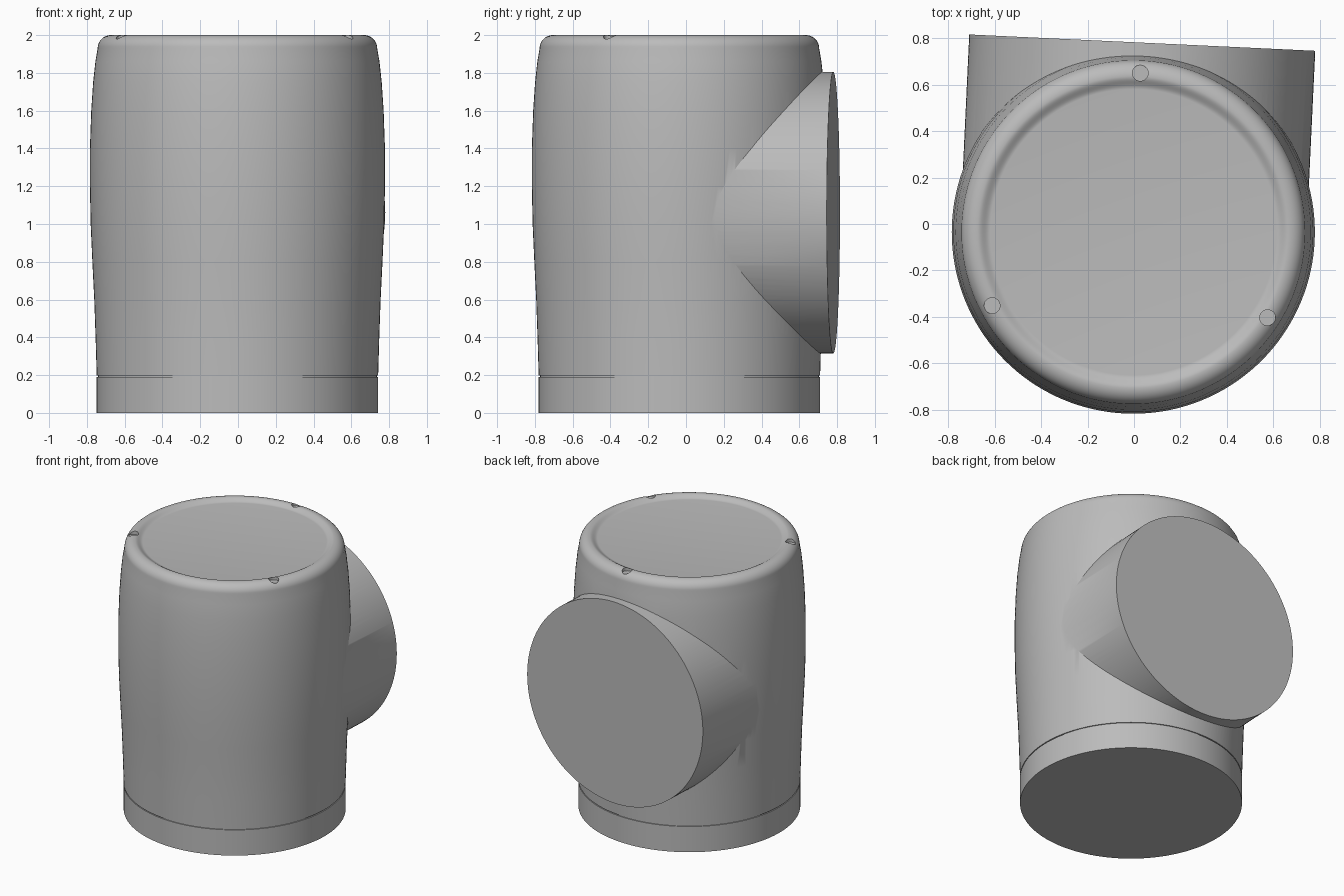
import bpy, math
from mathutils import Matrix, Vector

cube = bpy.data.objects.get("Cube")
if cube:
    bpy.data.objects.remove(cube, do_unlink=True)

CENTRE = Vector((-0.003, -0.035, 0))
SEGMENTS = 144

grey = bpy.data.materials.new("plain grey")
grey.use_nodes = True
grey.diffuse_color = (0.5, 0.5, 0.5, 1)
grey.node_tree.nodes["Principled BSDF"].inputs["Base Color"].default_value = (0.5, 0.5, 0.5, 1)


def lathe(name, profile, matrix):
    """Closed solid of revolution from (radius, height) points, capped at both ends."""
    n, verts, faces = SEGMENTS, [], []
    for r, z in profile:
        for i in range(n):
            a = 2 * math.pi * i / n
            verts.append((r * math.cos(a), r * math.sin(a), z))
    for k in range(len(profile) - 1):
        for i in range(n):
            j = (i + 1) % n
            faces.append((k * n + i, k * n + j, (k + 1) * n + j, (k + 1) * n + i))
    faces.append(tuple(reversed(range(n))))
    faces.append(tuple(range((len(profile) - 1) * n, len(profile) * n)))
    mesh = bpy.data.meshes.new(name)
    mesh.from_pydata(verts, [], faces)
    mesh.transform(matrix)
    mesh.materials.append(grey)
    obj = bpy.data.objects.new(name, mesh)
    bpy.context.collection.objects.link(obj)
    return obj


def select(obj):
    bpy.ops.object.select_all(action="DESELECT")
    obj.select_set(True)
    bpy.context.view_layer.objects.active = obj


def combine(target, other, operation):
    mod = target.modifiers.new(operation.lower(), "BOOLEAN")
    mod.operation, mod.object, mod.solver = operation, other, "EXACT"
    select(target)
    bpy.ops.object.modifier_apply(modifier=mod.name)
    bpy.data.objects.remove(other, do_unlink=True)


upright = Matrix.Translation(CENTRE)

# Base band with a narrow neck that forms the groove
base = lathe("base_band", [(0.745, 0), (0.745, 0.19), (0.738, 0.19), (0.738, 0.21)], upright)

# Barrel body: swelling side, rounded rim, shallow dished top
side = [(0.745, 0.197), (0.751, 0.4), (0.758, 0.6), (0.768, 0.8), (0.777, 1.0),
        (0.781, 1.2), (0.781, 1.4), (0.774, 1.6), (0.764, 1.75), (0.752, 1.86)]
rim = [(0.67 + 0.07 * math.cos(t), 1.93 + 0.07 * math.sin(t))
       for t in [math.pi / 2 * i / 10 for i in range(11)]]
dish = [(0.67 - 0.055 * i / 8, 1.989 + 0.011 * math.cos(math.pi * i / 8)) for i in range(1, 9)]
body = lathe("barrel_body", side + rim + dish, upright)

# Side branch leaving the back, turned slightly about z
branch_matrix = (Matrix.Translation((CENTRE.x, CENTRE.y, 1.06))
                 @ Matrix.Rotation(math.radians(-2.7), 4, "Z")
                 @ Matrix.Rotation(math.radians(-90), 4, "X"))
branch = lathe("side_branch", [(0.745, 0), (0.745, 0.816)], branch_matrix)
combine(body, branch, "UNION")

# Three small round recesses in the rim
for k in range(3):
    a = math.radians(87.5 + 120 * k)
    spot = CENTRE + Vector((0.685 * math.cos(a), 0.685 * math.sin(a), 0))
    cutter = lathe("recess_cutter", [(0.034, 1.975), (0.034, 2.1)], Matrix.Translation(spot))
    combine(body, cutter, "DIFFERENCE")

for obj in (base, body):
    select(obj)
    bpy.ops.object.shade_smooth_by_angle(angle=math.radians(30))
